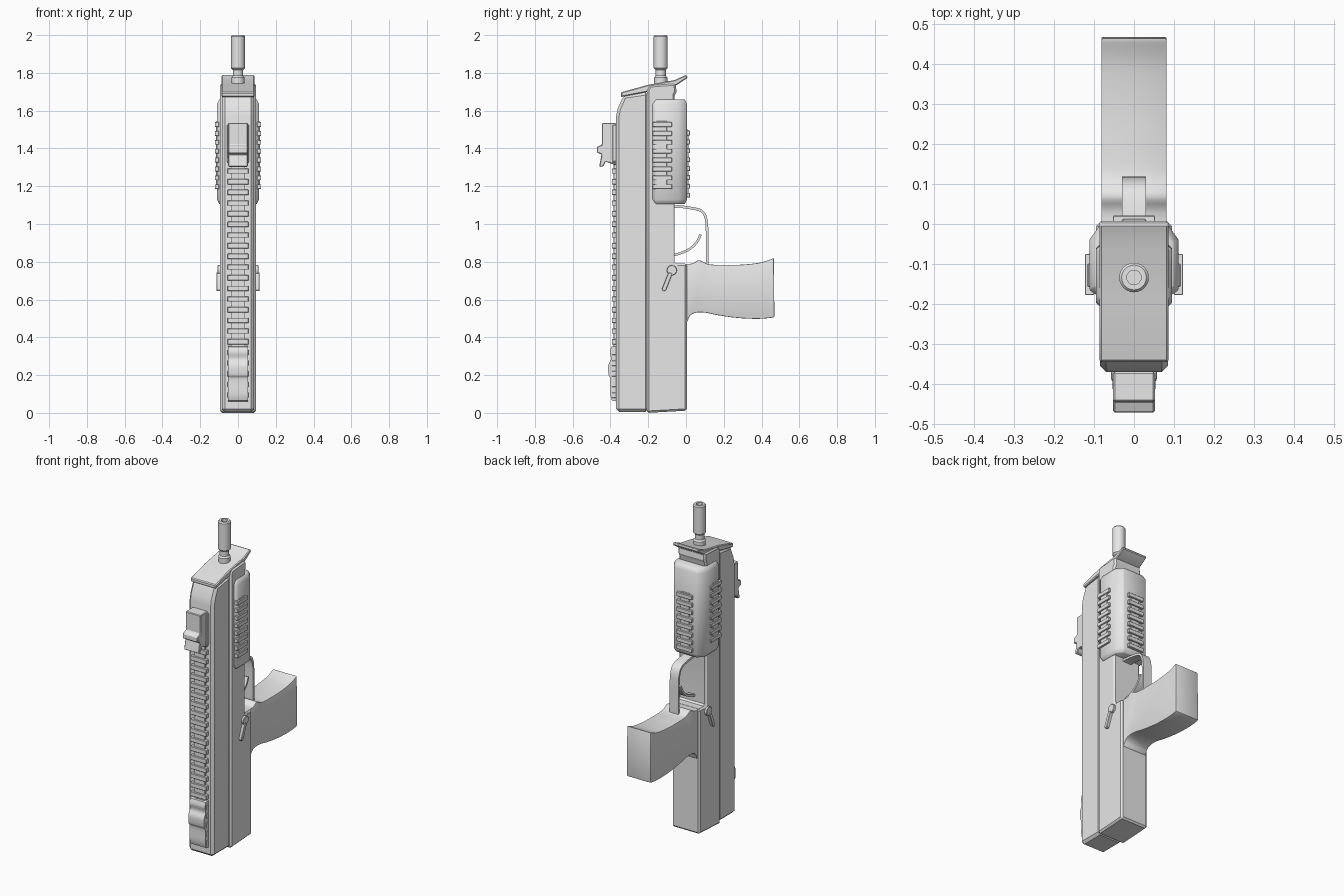
import bpy, bmesh, math
from mathutils import Vector

if "Cube" in bpy.data.objects:
    bpy.data.objects.remove(bpy.data.objects["Cube"])

grey = bpy.data.materials.new("plain grey")
grey.diffuse_color = (0.8, 0.8, 0.8, 1)
grey.use_nodes = True
grey.node_tree.nodes["Principled BSDF"].inputs["Base Color"].default_value = grey.diffuse_color


def finish(name, bm, bevel=0, segments=1):
    bmesh.ops.recalc_face_normals(bm, faces=bm.faces)
    me = bpy.data.meshes.new(name)
    bm.to_mesh(me)
    bm.free()
    ob = bpy.data.objects.new(name, me)
    bpy.context.collection.objects.link(ob)
    me.materials.append(grey)
    bpy.ops.object.select_all(action='DESELECT')
    ob.select_set(True)
    bpy.context.view_layer.objects.active = ob
    if bevel:
        mod = ob.modifiers.new("bevel", 'BEVEL')
        mod.width, mod.segments = bevel, segments
        mod.limit_method, mod.angle_limit = 'ANGLE', math.radians(40)
        bpy.ops.object.modifier_apply(modifier=mod.name)
    bpy.ops.object.shade_smooth_by_angle(angle=math.radians(32))
    return ob


def loft(bm, rings):
    """Skin a list of rings of points and close both ends."""
    vs = [[bm.verts.new(p) for p in r] for r in rings]
    n = len(rings[0])
    for a, b in zip(vs, vs[1:]):
        for i in range(n):
            bm.faces.new((a[i], a[(i + 1) % n], b[(i + 1) % n], b[i]))
    bm.faces.new(vs[0])
    bm.faces.new(vs[-1])


def side_profile(name, pts, x0, x1, bevel=0, segments=1):
    bm = bmesh.new()
    loft(bm, [[(x, y, z) for y, z in pts] for x in (x0, x1)])
    return finish(name, bm, bevel, segments)


def boxes(name, spans, bevel=0):
    bm = bmesh.new()
    for x0, x1, y0, y1, z0, z1 in spans:
        loft(bm, [[(x0, y0, z), (x1, y0, z), (x1, y1, z), (x0, y1, z)] for z in (z0, z1)])
    return finish(name, bm, bevel)


def smooth_path(pts, steps=6):
    """Catmull-Rom points through a few (y, z) controls."""
    p = [Vector(q) for q in [pts[0]] + pts + [pts[-1]]]
    out = []
    for a, b, c, d in zip(p, p[1:], p[2:], p[3:]):
        for k in range(steps):
            t = k / steps
            out.append(0.5 * (2 * b + (c - a) * t + (2 * a - 5 * b + 4 * c - d) * t * t
                              + (3 * b - a - 3 * c + d) * t ** 3))
    return out + [p[-1]]


def strap(name, pts, thick, half, steps=6):
    """Flat strip following a side path."""
    path = smooth_path(pts, steps)
    left, right = [], []
    for i, p in enumerate(path):
        t = (path[min(i + 1, len(path) - 1)] - path[max(i - 1, 0)]).normalized()
        n = Vector((-t.y, t.x)) * thick / 2
        left.append(tuple(p + n))
        right.append(tuple(p - n))
    return side_profile(name, left + right[::-1], -half, half)


# Receiver halves
side_profile("front_receiver", [(-0.37, 0.005), (-0.37, 1.57), (-0.362, 1.61), (-0.338, 1.665),
             (-0.335, 1.68), (-0.2, 1.70), (-0.2, 0.005)], -0.085, 0.085, 0.018)
side_profile("rear_receiver", [(-0.207, 0), (-0.207, 1.71), (-0.19, 1.735), (-0.055, 1.745),
             (-0.05, 1.70), (-0.06, 1.68), (-0.06, 0.79), (0.005, 0.79), (0.005, 0.012)],
             -0.095, 0.095, 0.01)

# Sloped end cap
side_profile("end_cap", [(-0.345, 1.672), (-0.345, 1.697), (-0.2, 1.737), (-0.06, 1.762),
             (0.0, 1.79), (0.01, 1.775), (-0.05, 1.735), (-0.2, 1.70)], -0.087, 0.087, 0.005)

# Barrel, turned with a hollow muzzle
bm = bmesh.new()
outline = [(0.035, 1.72), (0.035, 1.775), (0.027, 1.785), (0.027, 1.815), (0.037, 1.825),
           (0.037, 1.993), (0.031, 2.0), (0.018, 2.0), (0.018, 1.93)]
loft(bm, [[(r * math.cos(k * math.tau / 24), -0.134 + r * math.sin(k * math.tau / 24), z)
           for k in range(24)] for r, z in outline])
finish("barrel", bm)

# Handguard with chamfered ends
half_plan = [(0.088, -0.182), (0.112, -0.165), (0.112, -0.04), (0.08, 0.005)]
plan = half_plan + [(-x, y) for x, y in half_plan[::-1]]
bm = bmesh.new()
loft(bm, [[(x * s, -0.09 + (y + 0.09) * s, z) for x, y in plan]
          for z, s in ((1.105, 0.88), (1.13, 1), (1.635, 1), (1.66, 0.88))])
finish("handguard", bm, 0.003)

# Accessory rails: a base strip with evenly spaced slats
for s, name in ((-1, "left_rail"), (1, "right_rail")):
    def span(a, b, *rest):
        return (min(s * a, s * b), max(s * a, s * b)) + rest
    boxes(name, [span(0.10, 0.116, -0.157, -0.10, 1.185, 1.545)]
          + [span(0.10, 0.123, -0.178, -0.075, 1.185 + 0.047 * k, 1.21 + 0.047 * k)
             for k in range(8)], 0.002)
boxes("rear_rail", [(-0.03, 0.03, 0, 0.012, 1.14, 1.50)]
      + [(-0.053, 0.053, 0, 0.021, 1.14 + 0.047 * k, 1.165 + 0.047 * k) for k in range(8)], 0.002)
boxes("front_rail", [(-0.038, 0.038, -0.383, -0.365, 0.07, 1.5)]
      + [(-0.056, 0.056, -0.393, -0.365, 0.08 + 0.0565 * k, 0.108 + 0.0565 * k)
         for k in range(23)], 0.002)

# Sights
side_profile("front_sight", [(-0.37, 1.535), (-0.445, 1.535), (-0.445, 1.42), (-0.472, 1.408),
             (-0.472, 1.378), (-0.447, 1.368), (-0.46, 1.302), (-0.437, 1.305), (-0.425, 1.33),
             (-0.37, 1.31)], -0.052, 0.052, 0.004)
boxes("front_sight_clamp", [(-0.058, 0.058, -0.39, -0.36, 1.33, 1.525)], 0.003)
side_profile("rear_sight", [(-0.365, 0.355)] + [tuple(p) for p in smooth_path(
             [(-0.395, 0.35), (-0.403, 0.32), (-0.397, 0.285), (-0.412, 0.25), (-0.41, 0.2),
              (-0.4, 0.18), (-0.4, 0.1), (-0.392, 0.065)], 4)] + [(-0.365, 0.06)],
             -0.054, 0.054)

# Grip
top = smooth_path([(-0.04, 0.79), (0.03, 0.79), (0.07, 0.808), (0.12, 0.787), (0.2, 0.783),
                   (0.3, 0.785), (0.4, 0.797), (0.465, 0.82)], 4)
under = smooth_path([(0.468, 0.508), (0.44, 0.502), (0.37, 0.498), (0.27, 0.503), (0.17, 0.517),
                     (0.1, 0.531), (0.05, 0.53), (0.02, 0.513), (0.003, 0.48), (-0.04, 0.47)], 4)
side_profile("grip", [tuple(p) for p in top + under], -0.082, 0.082, 0.006, 2)

# Trigger and its guard
strap("trigger_guard", [(-0.07, 1.09), (-0.03, 1.092), (0.05, 1.08), (0.085, 1.066),
      (0.104, 1.035), (0.111, 0.98), (0.112, 0.88), (0.112, 0.78)], 0.014, 0.03)
strap("trigger", [(-0.07, 0.835), (-0.03, 0.845), (0.02, 0.868), (0.058, 0.905),
      (0.077, 0.945)], 0.013, 0.02)

# Selector levers on both sides
for s, name in ((-1, "left_selector"), (1, "right_selector")):
    bm = bmesh.new()
    disc = [(-0.075 + 0.027 * math.cos(k * math.tau / 16), 0.755 + 0.027 * math.sin(k * math.tau / 16))
            for k in range(16)]
    arm = [(-0.092, 0.745), (-0.072, 0.737), (-0.106, 0.65), (-0.118, 0.643), (-0.128, 0.655)]
    for pts, x1 in ((disc, 0.108), (arm, 0.113)):
        loft(bm, [[(s * x, y, z) for y, z in pts] for x in (0.085, x1)])
    finish(name, bm, 0.002)
